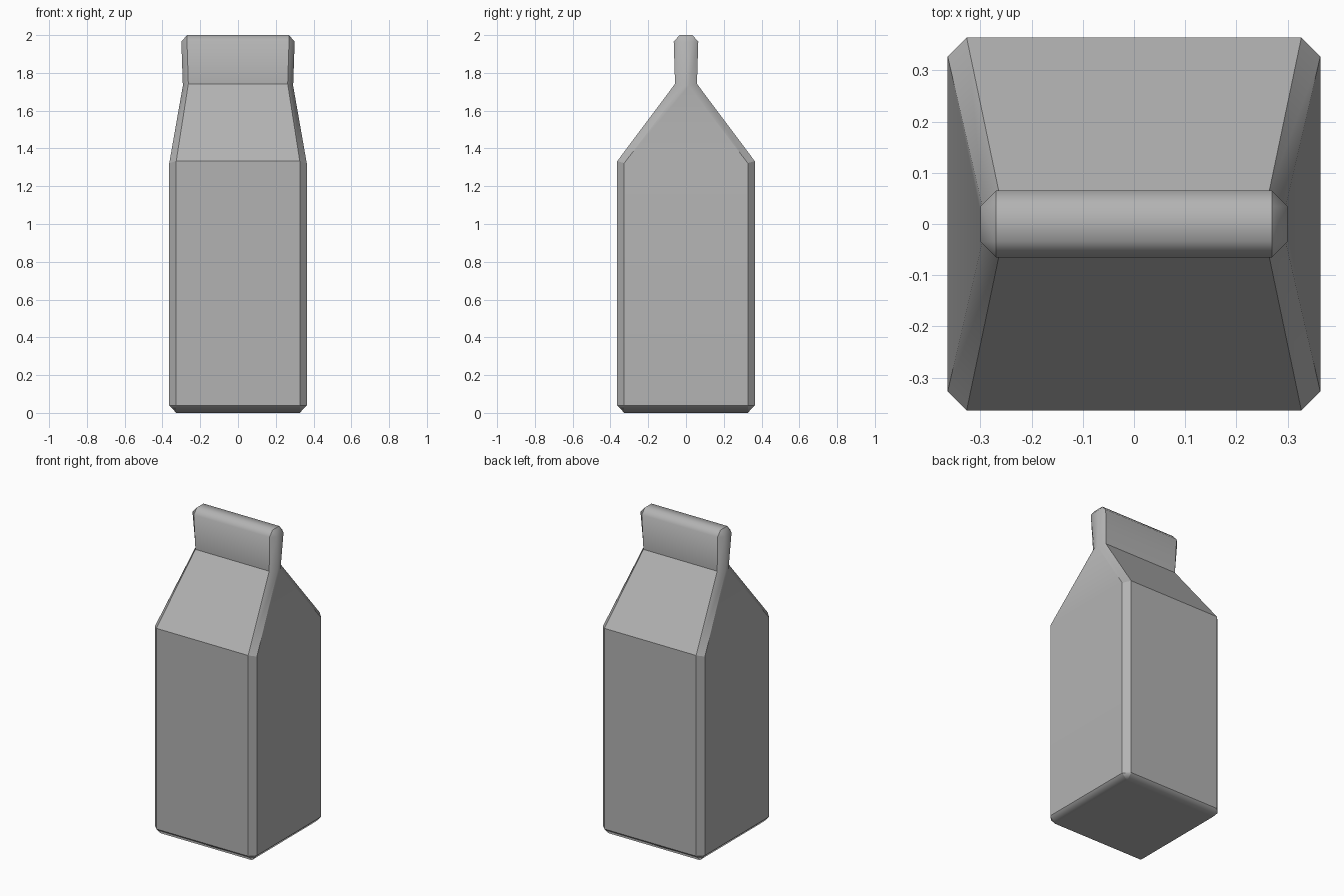
import bpy, bmesh, math

if "Cube" in bpy.data.objects:
    bpy.data.objects.remove(bpy.data.objects["Cube"])

# Cross-sections from bottom to top:
# front edge (x, y, z), side edge (x, y, z)
SECTIONS = [
    ((0.327, 0.327, 0.0), None),                        # base
    ((0.327, 0.364, 0.04), (0.364, 0.327, 0.04)),       # bottom bevel
    ((0.327, 0.364, 1.333), (0.364, 0.327, 1.322)),     # shoulder
    ((0.263, 0.058, 1.742), (0.292, 0.015, 1.732)),     # gable top
    ((0.27, 0.065, 1.965), (0.30, 0.035, 1.965)),       # fin rim
    ((0.27, 0.034, 2.0), None),                         # fin top
]


def ring(bm, front, side):
    """Counter-clockwise ring of 8 points (4 when the corner is a point)."""
    verts = []
    for i, (sx, sy) in enumerate([(1, 1), (-1, 1), (-1, -1), (1, -1)]):
        pts = [front] if side is None else [side, front]
        if i % 2:
            pts.reverse()
        new = [bm.verts.new((sx * x, sy * y, z)) for x, y, z in pts]
        verts += new if side else new * 2
    return verts


bm = bmesh.new()
rings = [ring(bm, f, s) for f, s in SECTIONS]

# Walls, with triangles where the corner closes to a point
for low, high in zip(rings, rings[1:]):
    for i in range(8):
        j = (i + 1) % 8
        bm.faces.new(list(dict.fromkeys([low[i], low[j], high[j], high[i]])))

# Base and fin top caps
bm.faces.new(rings[0][::-2])
bm.faces.new(rings[-1][::2])
bmesh.ops.recalc_face_normals(bm, faces=bm.faces)

# Crisp folds, softened along the base, the fin top and around the fin ends
for face in bm.faces:
    face.smooth = True
for edge in bm.edges:
    a, b = (v.co for v in edge.verts)
    level = abs(a.z - b.z) < 0.001
    along_x = abs(a.y - b.y) < 0.001
    base = level and a.z < 0.01
    fin_rim = level and a.z > 1.9 and (along_x or a.z < 1.99)
    fin_end = min(a.z, b.z) > 1.7 and max(abs(a.x), abs(b.x)) > 0.28 and not level
    edge.smooth = base or fin_rim or fin_end or edge.calc_face_angle() < math.radians(30)

mesh = bpy.data.meshes.new("carton")
bm.to_mesh(mesh)
bm.free()

# Keep the base flat in shading; a zero vector keeps the automatic normal
mesh.normals_split_custom_set([
    (0, 0, -1) if mesh.vertices[loop.vertex_index].co.z < 0.001 else (0, 0, 0)
    for loop in mesh.loops])

# Mid-grey card
card = bpy.data.materials.new("grey_card")
card.diffuse_color = (0.45, 0.45, 0.45, 1)
card.use_nodes = True
card.node_tree.nodes["Principled BSDF"].inputs["Base Color"].default_value = card.diffuse_color
mesh.materials.append(card)
bpy.context.collection.objects.link(bpy.data.objects.new("carton", mesh))
